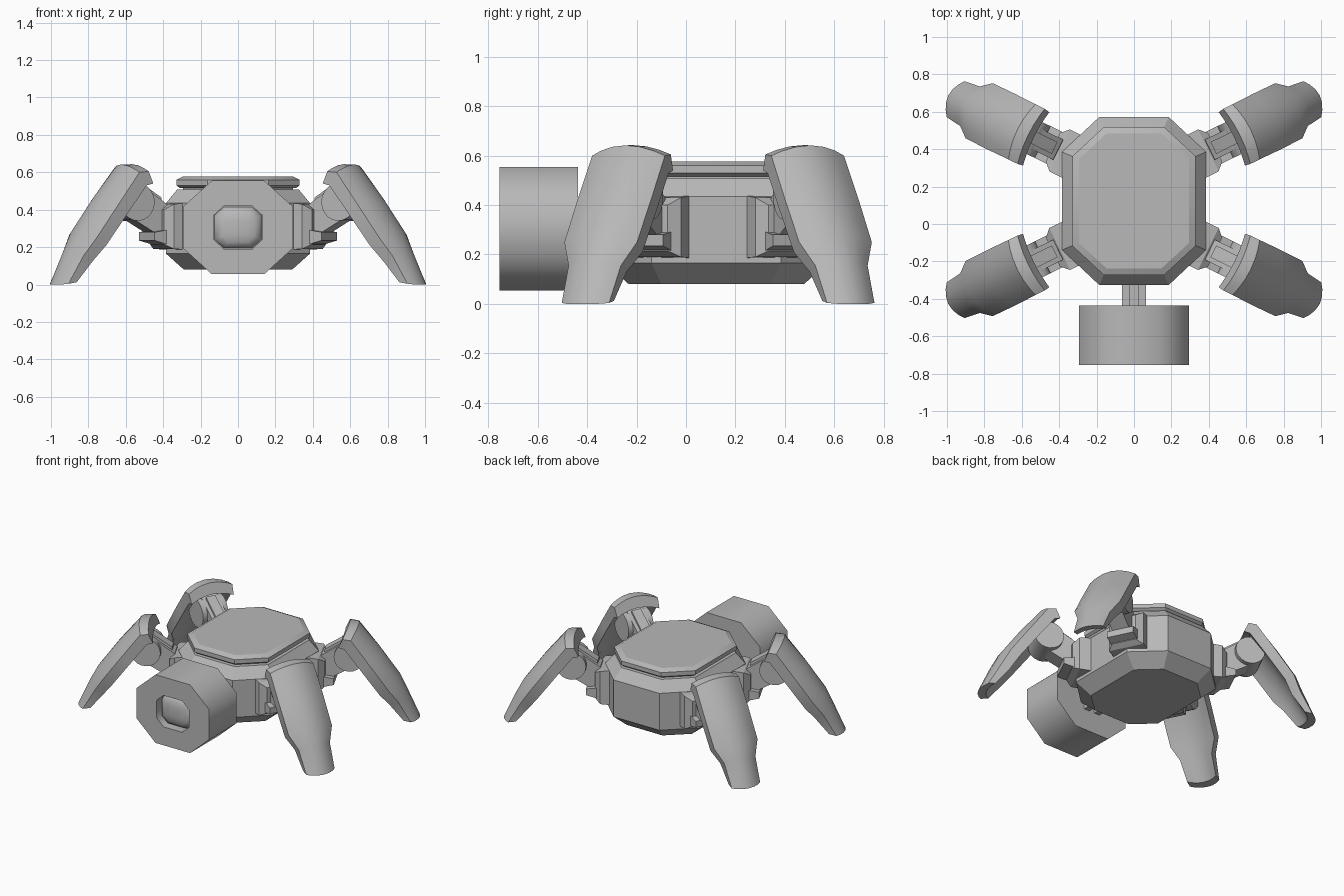
import bpy, bmesh, math
from mathutils import Vector

if "Cube" in bpy.data.objects:
    bpy.data.objects.remove(bpy.data.objects["Cube"])

grey = bpy.data.materials.new("matte_grey")
grey.diffuse_color = (0.48, 0.48, 0.48, 1)
grey.use_nodes = True
grey.node_tree.nodes["Principled BSDF"].inputs["Base Color"].default_value = grey.diffuse_color
CY = 0.13                                   # symmetry plane between front and back legs


def finish(name, bm, angle):
    bmesh.ops.recalc_face_normals(bm, faces=bm.faces)
    me = bpy.data.meshes.new(name)
    bm.to_mesh(me)
    bm.free()
    me.materials.append(grey)
    ob = bpy.data.objects.new(name, me)
    bpy.context.collection.objects.link(ob)
    bpy.ops.object.select_all(action='DESELECT')
    ob.select_set(True)
    bpy.context.view_layer.objects.active = ob
    bpy.ops.object.shade_smooth_by_angle(angle=math.radians(angle))
    return ob


def loft(name, rings, angle=25):
    """Skin a row of equal point loops and cap both ends."""
    bm = bmesh.new()
    vs = [[bm.verts.new(p) for p in ring] for ring in rings]
    n = len(vs[0])
    for a, b in zip(vs, vs[1:]):
        for i in range(n):
            bm.faces.new((a[i], a[(i + 1) % n], b[(i + 1) % n], b[i]))
    bm.faces.new(vs[0])
    bm.faces.new(vs[-1])
    return finish(name, bm, angle)


def octagon(hx, hy, fx, fy):
    return [(fx, hy), (hx, fy), (hx, -fy), (fx, -hy),
            (-fx, -hy), (-hx, -fy), (-hx, fy), (-fx, hy)]


def flat_ring(z, inset):
    k = 0.42 * inset
    return [(x, y + 0.123, z) for x, y in
            octagon(0.385 - inset, 0.45 - inset, 0.185 - k, 0.262 - k)]


def upright_ring(y, hx, hz, fx, fz):
    return [(a, y, b + 0.305) for a, b in octagon(hx, hz, fx, fz)]


def box(name, x0, x1, y0, y1, z0, z1):
    return loft(name, [[(x0, y0, z), (x1, y0, z), (x1, y1, z), (x0, y1, z)]
                       for z in (z0, z1)])


# Body and lid
loft("body", [flat_ring(z, i) for z, i in
              [(0.08, 0.095), (0.165, 0), (0.435, 0), (0.508, 0.06)]])
loft("lid_neck", [flat_ring(z, 0.09) for z in (0.50, 0.54)])
loft("lid", [flat_ring(z, i) for z, i in
             [(0.515, 0.075), (0.53, 0.055), (0.56, 0.055), (0.577, 0.09)]])

# Head: thick housing with a recessed lens
loft("head_housing", [upright_ring(*r) for r in [
    (-0.437, 0.295, 0.25, 0.14, 0.11), (-0.755, 0.295, 0.25, 0.14, 0.11),
    (-0.755, 0.13, 0.115, 0.075, 0.065), (-0.69, 0.13, 0.115, 0.075, 0.065)]], 60)
loft("lens", [upright_ring(y, 0.125 * s, 0.11 * s, 0.075 * s, 0.065 * s)
              for y, s in [(-0.69, 1), (-0.712, 0.93), (-0.728, 0.7), (-0.735, 0.35)]], 60)

# Neck: a fork around a thin bar
for s in (-1, 1):
    box("neck_fork", *sorted((0.022 * s, 0.065 * s)), -0.45, -0.28, 0.21, 0.38)
box("neck_bar", -0.022, 0.022, -0.45, -0.28, 0.24, 0.35)


# Legs: r runs outward, t sideways, z up
def place(r, t, z, sx, sy):
    x = 0.897 * r - 0.442 * t - 0.078
    y = 0.442 * r + 0.897 * t + 0.159
    return Vector((sx * x, CY + sy * (y - CY), z))


def slab(name, profile, half, sx, sy, angle=25):
    loft(name, [[place(r, t, z, sx, sy) for r, z in profile]
                for t in (-half, half)], angle)


def circle(cr, cz, rad, n=20):
    return [(cr + rad * math.cos(2 * math.pi * i / n),
             cz + rad * math.sin(2 * math.pi * i / n)) for i in range(n)]


# edge r, edge z, inward r, inward z, half width, bulge
SHELL = [(0.70, 0.605, -0.03, -0.065, 0.164, 0.042),
         (0.755, 0.60, -0.045, -0.07, 0.164, 0.05),
         (0.88, 0.43, -0.06, -0.045, 0.166, 0.06),
         (1.01, 0.25, -0.06, -0.04, 0.164, 0.06),
         (1.065, 0.155, -0.06, -0.025, 0.118, 0.055),
         (1.15, 0.004, -0.05, 0.008, 0.107, 0.045)]


def shell_ring(row, sx, sy):
    r, z, dr, dz, w, bulge = row
    d = math.hypot(dr, dz)
    outer, inner = [], []
    for u in (-1, -0.72, -0.38, 0, 0.38, 0.72, 1):
        b = bulge * (1 - u * u) / d
        outer.append(place(r - dr * b, w * u, max(0, z - dz * b), sx, sy))
        b = b * 0.85 - 1
        inner.append(place(r - dr * b, w * u * 0.97, max(0, z - dz * b), sx, sy))
    return outer + inner[::-1]


for sx in (-1, 1):
    for sy in (-1, 1):
        side = ("front" if sy < 0 else "back") + ("_left" if sx < 0 else "_right")
        # hip bracket tapering away from the body
        loft(side + "_hip", [[place(r, t, z, sx, sy) for t, z in
                              ((-w, z0), (w, z0), (w, z1), (-w, z1))]
                             for r, w, z0, z1 in [(0.42, 0.125, 0.185, 0.44),
                                                  (0.53, 0.125, 0.19, 0.43),
                                                  (0.57, 0.085, 0.215, 0.40)]])
        slab(side + "_hip_step", [(0.50, 0.20), (0.63, 0.235), (0.63, 0.28), (0.50, 0.30)],
             0.095, sx, sy)
        # arm, top rails and elbow drum
        slab(side + "_arm", [(0.50, 0.30), (0.60, 0.27), (0.74, 0.35), (0.82, 0.47),
                             (0.74, 0.56), (0.66, 0.51), (0.54, 0.43)], 0.06, sx, sy)
        slab(side + "_arm_rail", [(0.56, 0.42), (0.70, 0.50), (0.70, 0.555), (0.56, 0.465)],
             0.035, sx, sy)
        slab(side + "_elbow", circle(0.73, 0.44, 0.10), 0.095, sx, sy, 40)
        # curved armour shell forming the lower leg
        loft(side + "_leg_shell", [shell_ring(row, sx, sy) for row in SHELL], 35)
